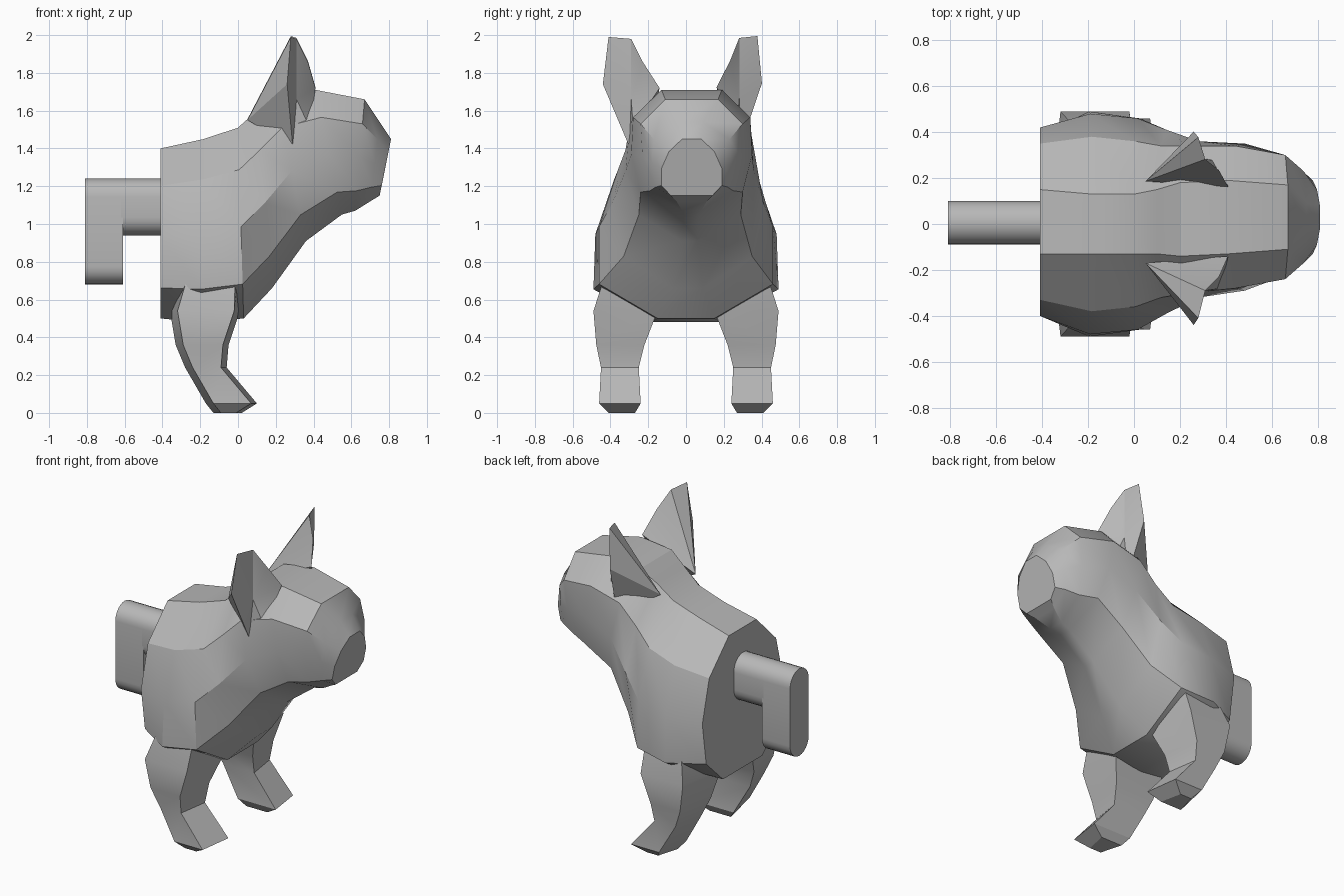
import bpy, bmesh, math
from mathutils import Vector

if "Cube" in bpy.data.objects:
    bpy.data.objects.remove(bpy.data.objects["Cube"], do_unlink=True)

grey = bpy.data.materials.new("plain grey")
grey.use_nodes = True
grey.diffuse_color = (0.48, 0.48, 0.48, 1)
grey.node_tree.nodes["Principled BSDF"].inputs["Base Color"].default_value = (0.48, 0.48, 0.48, 1)


def finish(name, bm):
    """Turn a bmesh into a shaded object."""
    bmesh.ops.recalc_face_normals(bm, faces=bm.faces)
    mesh = bpy.data.meshes.new(name)
    bm.to_mesh(mesh)
    bm.free()
    mesh.materials.append(grey)
    obj = bpy.data.objects.new(name, mesh)
    bpy.context.collection.objects.link(obj)
    bpy.ops.object.select_all(action='DESELECT')
    obj.select_set(True)
    bpy.context.view_layer.objects.active = obj
    bpy.ops.object.shade_smooth_by_angle(angle=math.radians(30))


def loft(name, rings):
    """Skin closed rings and cap both ends."""
    bm = bmesh.new()
    loops = [[bm.verts.new(p) for p in ring] for ring in rings]
    n = len(loops[0])
    for a, b in zip(loops, loops[1:]):
        for i in range(n):
            j = (i + 1) % n
            bm.faces.new((a[i], a[j], b[j], b[i]))
    bm.faces.new(loops[0])
    bm.faces.new(loops[-1])
    finish(name, bm)


# Torso, neck and head: tilted ten-sided rings from the cut plane to the muzzle
def body_ring(top, bottom, cy, widths):
    top, bottom = Vector((top[0], cy, top[1])), Vector((bottom[0], cy, bottom[1]))
    spine = [bottom.lerp(top, h) for h in (1, 0.78, 0.48, 0.18, 0)]
    right = [p - Vector((0, w, 0)) for p, w in zip(spine, widths)]
    left = [p + Vector((0, w, 0)) for p, w in zip(spine, widths)]
    return right + left[::-1]


body = [
    body_ring((-.41, 1.40), (-.41, .50), .01, (.14, .34, .41, .37, .20)),
    body_ring((-.18, 1.45), (-.20, .48), .00, (.13, .38, .48, .49, .18)),
    body_ring((.00, 1.51), (.03, .50), .00, (.13, .36, .46, .46, .15)),
    body_ring((.10, 1.60), (.18, .66), .01, (.14, .33, .40, .34, .08)),
    body_ring((.20, 1.68), (.36, .91), .02, (.16, .32, .34, .27, .04)),
    body_ring((.41, 1.71), (.55, 1.05), .03, (.16, .31, .32, .27, .04)),
    body_ring((.67, 1.66), (.62, 1.07), .03, (.14, .27, .26, .22, .05)),
    body_ring((.75, 1.54), (.70, 1.12), .03, (.06, .20, .21, .19, .08)),
    body_ring((.81, 1.45), (.75, 1.15), .03, (.05, .12, .16, .16, .11)),
]
loft("body_and_head", body)

# Front legs: z, back x, front x, inner y, outer y
leg = [
    (.88, -.26, .02, .22, .38),
    (.54, -.36, .01, .15, .49),
    (.36, -.33, -.05, .22, .475),
    (.24, -.28, -.06, .25, .45),
    (.05, -.17, .10, .24, .46),
    (.00, -.13, .02, .27, .41),
]


def leg_ring(side, z, back, front, inner, outer):
    inner, outer = side * inner, side * outer
    return [(back, inner, z), (front, inner, z), (front - .03, outer, z), (back + .04, outer, z)]


for name, side in (("right_leg", -1), ("left_leg", 1)):
    loft(name, [leg_ring(side, *row) for row in leg])

# Ears: outline fanned to a hollow in front and to a root behind
outline = [(.41, -.14, 1.72), (.37, -.23, 1.86), (.31, -.29, 1.98), (.28, -.41, 1.99),
           (.26, -.44, 1.74), (.29, -.30, 1.41), (.38, -.28, 1.51)]
hollow, root = (.31, -.29, 1.66), (.05, -.17, 1.55)


def ear(name, place):
    bm = bmesh.new()
    rim = [bm.verts.new(place(p)) for p in outline]
    for centre in (hollow, root):
        c = bm.verts.new(place(centre))
        for i in range(len(rim)):
            bm.faces.new((rim[i], rim[(i + 1) % len(rim)], c))
    finish(name, bm)


ear("right_ear", lambda p: p)
ear("left_ear", lambda p: (p[0], .05 - .8 * p[1], p[2] + .005))


# Hook on the cut plane: two rounded slabs
def slab(name, x0, x1, low, high, radius=.095, steps=12):
    def ring(x):
        pts = []
        for centre, start in ((high - radius, 0), (low + radius, math.pi)):
            for k in range(steps + 1):
                a = start + math.pi * k / steps
                pts.append((x, .005 + radius * math.cos(a), centre + radius * math.sin(a)))
        return pts
    loft(name, [ring(x0), ring(x1)])


slab("hook_bar", -.62, -.40, .94, 1.24)
slab("hook_plate", -.81, -.61, .68, 1.24)
